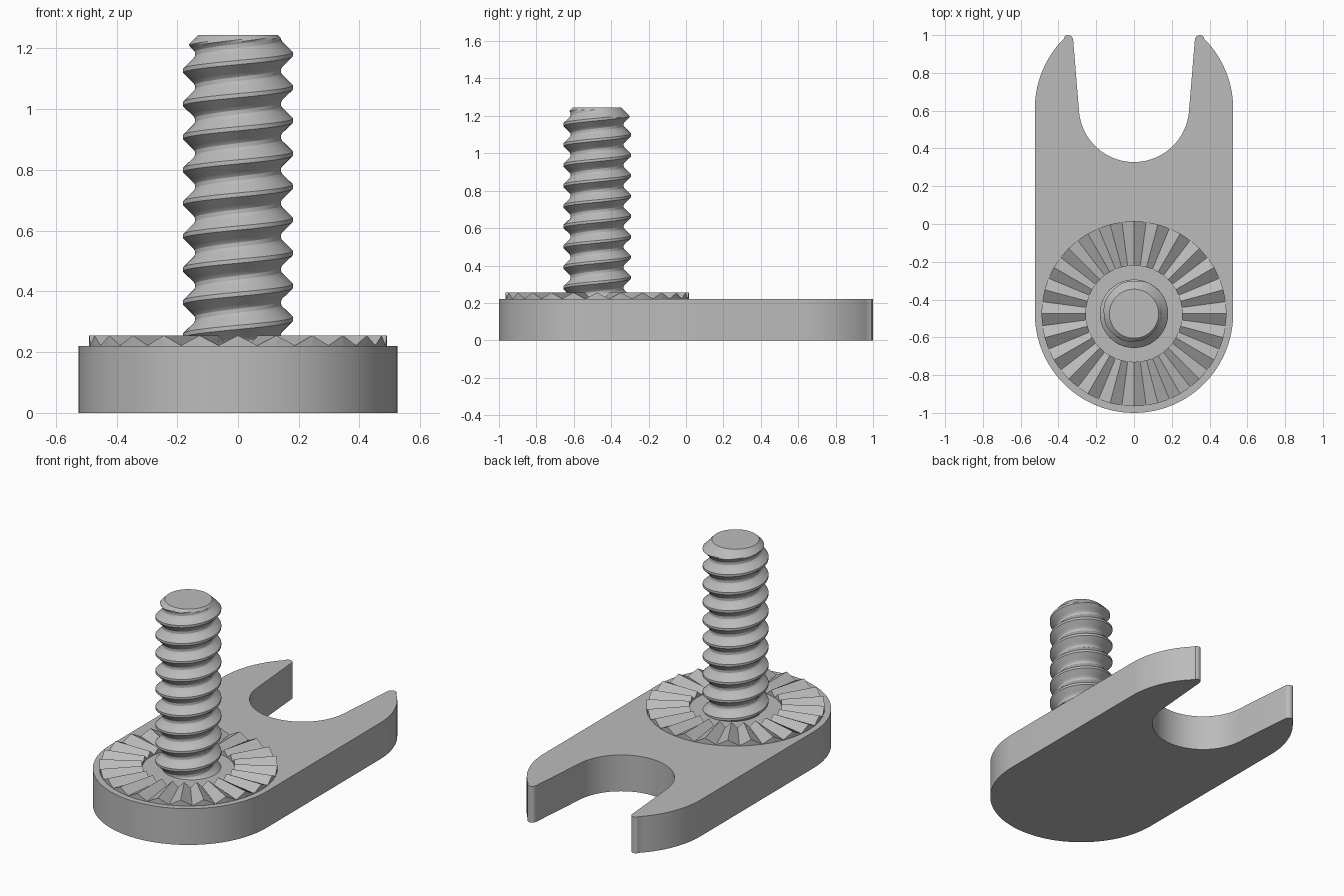
import bpy, bmesh
from math import sin, cos, pi, radians

cube = bpy.data.objects.get("Cube")
if cube:
    bpy.data.objects.remove(cube)

grey = bpy.data.materials.new("plain grey")
grey.use_nodes = True
GREY = (0.5, 0.5, 0.5, 1)
grey.diffuse_color = GREY
grey.node_tree.nodes["Principled BSDF"].inputs["Base Color"].default_value = GREY

STUD_Y = -0.475
PLATE_TOP = 0.22


def finish(name, bm, y=0, smooth=None):
    bmesh.ops.remove_doubles(bm, verts=bm.verts, dist=1e-5)
    bmesh.ops.recalc_face_normals(bm, faces=bm.faces)
    mesh = bpy.data.meshes.new(name)
    bm.to_mesh(mesh)
    bm.free()
    mesh.materials.append(grey)
    obj = bpy.data.objects.new(name, mesh)
    bpy.context.collection.objects.link(obj)
    obj.location.y = y
    if smooth:
        bpy.ops.object.select_all(action='DESELECT')
        bpy.context.view_layer.objects.active = obj
        obj.select_set(True)
        bpy.ops.object.shade_smooth_by_angle(angle=radians(smooth))
    return obj


def arc(cx, cy, r, start, end, n):
    angles = [radians(start + (end - start) * i / n) for i in range(n + 1)]
    return [(cx + r * cos(a), cy + r * sin(a)) for a in angles]


# Forked plate: half outline from the round front to the slot bottom, mirrored
half = arc(0, STUD_Y, 0.525, -90, 0, 24)
half += arc(0, 0.61, 0.525, 0, 45, 14)
half += arc(0.349, 0.973, 0.027, 45, 175, 8)
half += arc(0, 0.62, 0.292, -3, -90, 24)
outline = half + [(-x, y) for x, y in half[-2:0:-1]]
bm = bmesh.new()
base = bm.faces.new([bm.verts.new((x, y, 0)) for x, y in outline])
top = bmesh.ops.extrude_face_region(bm, geom=[base])["geom"]
bmesh.ops.translate(bm, vec=(0, 0, PLATE_TOP),
                    verts=[v for v in top if isinstance(v, bmesh.types.BMVert)])
if not any(f.normal.z < 0 and f.calc_center_median().z < 0.01 for f in bm.faces):
    if base.is_valid is False:
        bm.faces.new([v for v in bm.verts if v.co.z == 0])
finish("forked_plate", bm, smooth=30)

# Ring of radial teeth, with crests and valleys alternating
TEETH = 24
bm = bmesh.new()
rows = []
for i in range(TEETH * 2):
    a = -pi / 2 + pi * i / TEETH
    z = 0.222 if i % 2 else 0.255
    rows.append([bm.verts.new((r * cos(a), r * sin(a), h))
                 for r, h in ((0.255, 0.2), (0.255, z), (0.49, z), (0.49, 0.2))])
for a, b in zip(rows, rows[1:] + rows[:1]):
    for j in range(4):
        k = (j + 1) % 4
        bm.faces.new((a[j], a[k], b[k], b[j]))
finish("toothed_ring", bm, STUD_Y)

# Threaded stud: a profile swept along a right-hand helix, chamfered at the top
PITCH, LOW, HIGH, SEGS = 0.109, 0.2, 1.245, 72
PHASE = 0.0
profile = []
for j in range(16):
    t = j / 16
    ramp = (abs(t - 0.5) * 2 - 0.18) / 0.7
    profile.append((t, 0.142 + 0.039 * min(max(ramp, 0), 1)))
bm = bmesh.new()
columns = []
for s in range(SEGS + 1):
    a = 2 * pi * s / SEGS
    column = []
    for turn in range(-1, 13):
        for t, r in profile:
            z = LOW + PITCH * (turn + t + s / SEGS + PHASE)
            z = min(max(z, LOW), HIGH)
            r = min(r, 0.13 + HIGH - z)
            if z == LOW:
                r = 0.142
            column.append(bm.verts.new((r * cos(a), r * sin(a), z)))
    columns.append(column)
for a, b in zip(columns, columns[1:]):
    for j in range(len(a) - 1):
        bm.faces.new((a[j], b[j], b[j + 1], a[j + 1]))
bmesh.ops.remove_doubles(bm, verts=bm.verts, dist=1e-5)
bmesh.ops.holes_fill(bm, edges=[e for e in bm.edges if e.is_boundary], sides=0)
finish("threaded_stud", bm, STUD_Y, smooth=25)
